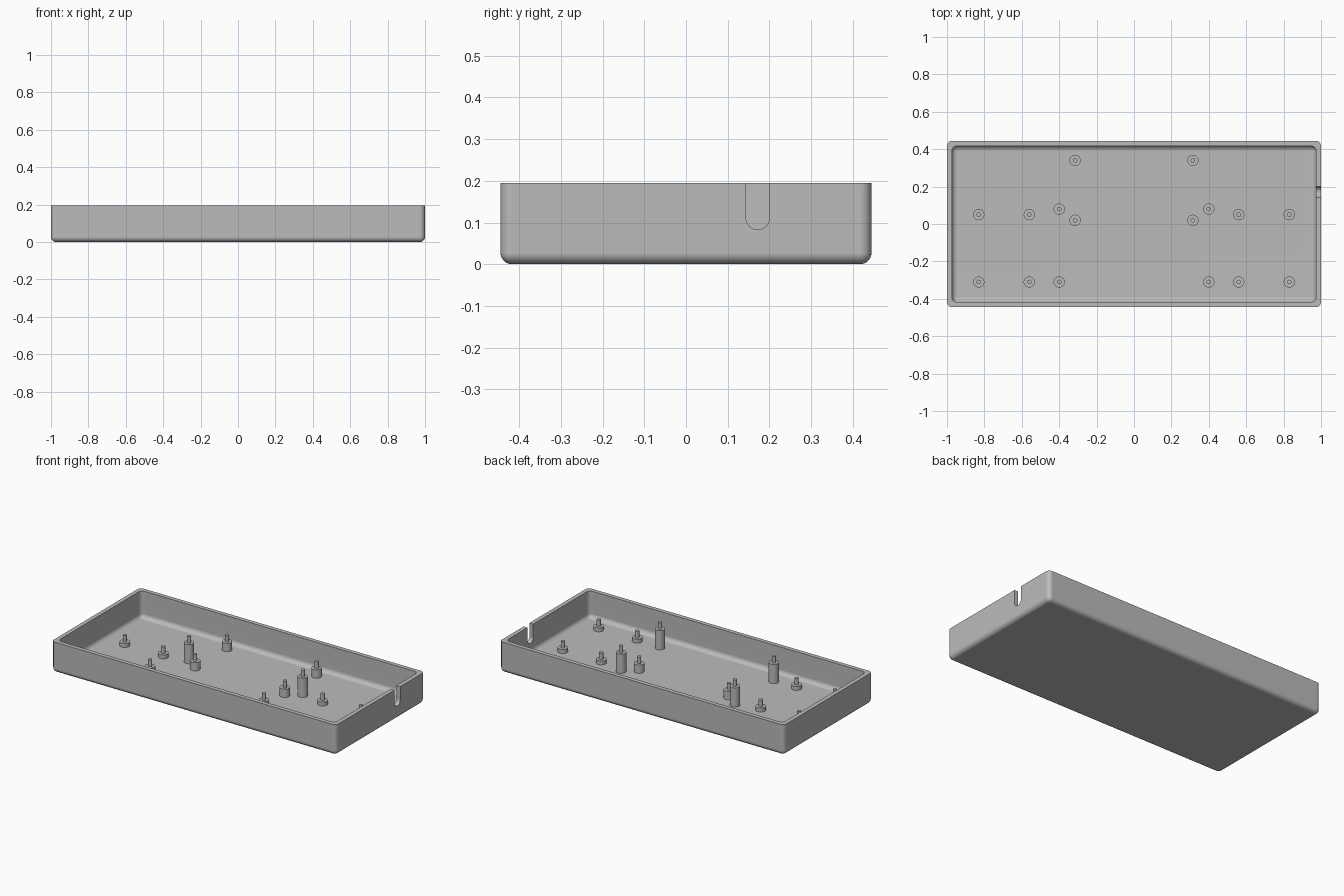
import bpy, bmesh, math
from mathutils import Matrix, Vector

if "Cube" in bpy.data.objects:
    bpy.data.objects.remove(bpy.data.objects["Cube"])

LENGTH, DEPTH, HEIGHT = 2.0, 0.89, 0.195
WALL, FLOOR, FILLET = 0.027, 0.025, 0.028

grey = bpy.data.materials.new("matte grey")
grey.use_nodes = True
colour = (0.5, 0.5, 0.5, 1)
grey.diffuse_color = colour
grey.node_tree.nodes["Principled BSDF"].inputs["Base Color"].default_value = colour


def finish(name, bm):
    mesh = bpy.data.meshes.new(name)
    bm.to_mesh(mesh)
    bm.free()
    mesh.materials.append(grey)
    obj = bpy.data.objects.new(name, mesh)
    bpy.context.collection.objects.link(obj)
    return obj


def activate(obj):
    bpy.ops.object.select_all(action='DESELECT')
    obj.select_set(True)
    bpy.context.view_layer.objects.active = obj


def rounded_block(name, size_x, size_y, low, high, radius):
    """Block with every edge rounded except those around the top."""
    bm = bmesh.new()
    bmesh.ops.create_cube(bm, size=1)
    bmesh.ops.scale(bm, vec=(size_x, size_y, high - low), verts=bm.verts)
    bmesh.ops.translate(bm, vec=(0, 0, (low + high) / 2), verts=bm.verts)
    edges = [e for e in bm.edges if min(v.co.z for v in e.verts) < high - 0.001]
    bmesh.ops.bevel(bm, geom=edges, offset=radius, segments=6,
                    profile=0.5, affect='EDGES')
    return finish(name, bm)


def slot_cutter(y, radius, bottom):
    """Upright U-shaped prism through the left wall."""
    bm = bmesh.new()
    centre = bottom + radius
    outline = [(y + radius, HEIGHT + 0.1), (y - radius, HEIGHT + 0.1)]
    outline += [(y - radius * math.cos(a), centre - radius * math.sin(a))
                for a in (math.pi * i / 16 for i in range(17))]
    face = bm.faces.new([bm.verts.new((LENGTH / 2 - 0.06, p, q)) for p, q in outline])
    out = bmesh.ops.extrude_face_region(bm, geom=[face])
    verts = [g for g in out["geom"] if isinstance(g, bmesh.types.BMVert)]
    bmesh.ops.translate(bm, vec=(0.12, 0, 0), verts=verts)
    bmesh.ops.recalc_face_normals(bm, faces=bm.faces)
    return finish("slot_cutter", bm)


# Open tray with a rounded underside, hollow interior and cable slot
tray = rounded_block("tray", LENGTH, DEPTH, 0, HEIGHT, FILLET)
cutters = [
    rounded_block("cavity_cutter", LENGTH - 2 * WALL, DEPTH - 2 * WALL,
                  FLOOR, HEIGHT + 0.1, FILLET),
    slot_cutter(0.172, 0.028, 0.083),
]
activate(tray)
for cutter in cutters:
    cut = tray.modifiers.new(cutter.name, 'BOOLEAN')
    cut.operation = 'DIFFERENCE'
    cut.solver = 'EXACT'
    cut.object = cutter
    bpy.ops.object.modifier_apply(modifier=cut.name)
    bpy.data.objects.remove(cutter)
bpy.ops.object.shade_smooth_by_angle(angle=math.radians(35))
weighted = tray.modifiers.new("even_shading", 'WEIGHTED_NORMAL')
weighted.keep_sharp = True


def standoff(name, x, y, height):
    """Round post with a thin locating pin on top."""
    bm = bmesh.new()
    pin_radius, pin_height = 0.012, 0.042
    profile = [(0, -0.005), (0.03, -0.005), (0.03, height), (pin_radius, height),
               (pin_radius, height + pin_height), (0, height + pin_height)]
    verts = [bm.verts.new((r, 0, z)) for r, z in profile]
    edges = [bm.edges.new(pair) for pair in zip(verts, verts[1:])]
    bmesh.ops.spin(bm, geom=verts + edges, cent=(0, 0, 0), axis=(0, 0, 1),
                   angle=math.tau, steps=24, use_duplicate=False)
    bmesh.ops.remove_doubles(bm, verts=bm.verts, dist=0.0001)
    bmesh.ops.recalc_face_normals(bm, faces=bm.faces)
    obj = finish(name, bm)
    obj.location = (x, y, FLOOR)
    activate(obj)
    bpy.ops.object.shade_smooth_by_angle(angle=math.radians(35))


# Mirrored sets of standoffs in three heights
groups = {
    "short_standoff": (0.025, [(0.83, 0.05), (0.83, -0.31), (0.56, 0.05), (0.56, -0.31)]),
    "medium_standoff": (0.053, [(0.315, 0.34), (0.315, 0.02)]),
    "tall_standoff": (0.122, [(0.4, 0.08), (0.4, -0.31)]),
}
for name, (height, places) in groups.items():
    for x, y in places:
        for side, label in ((1, "left"), (-1, "right")):
            standoff(f"{name}_{label}", side * x, y, height)
